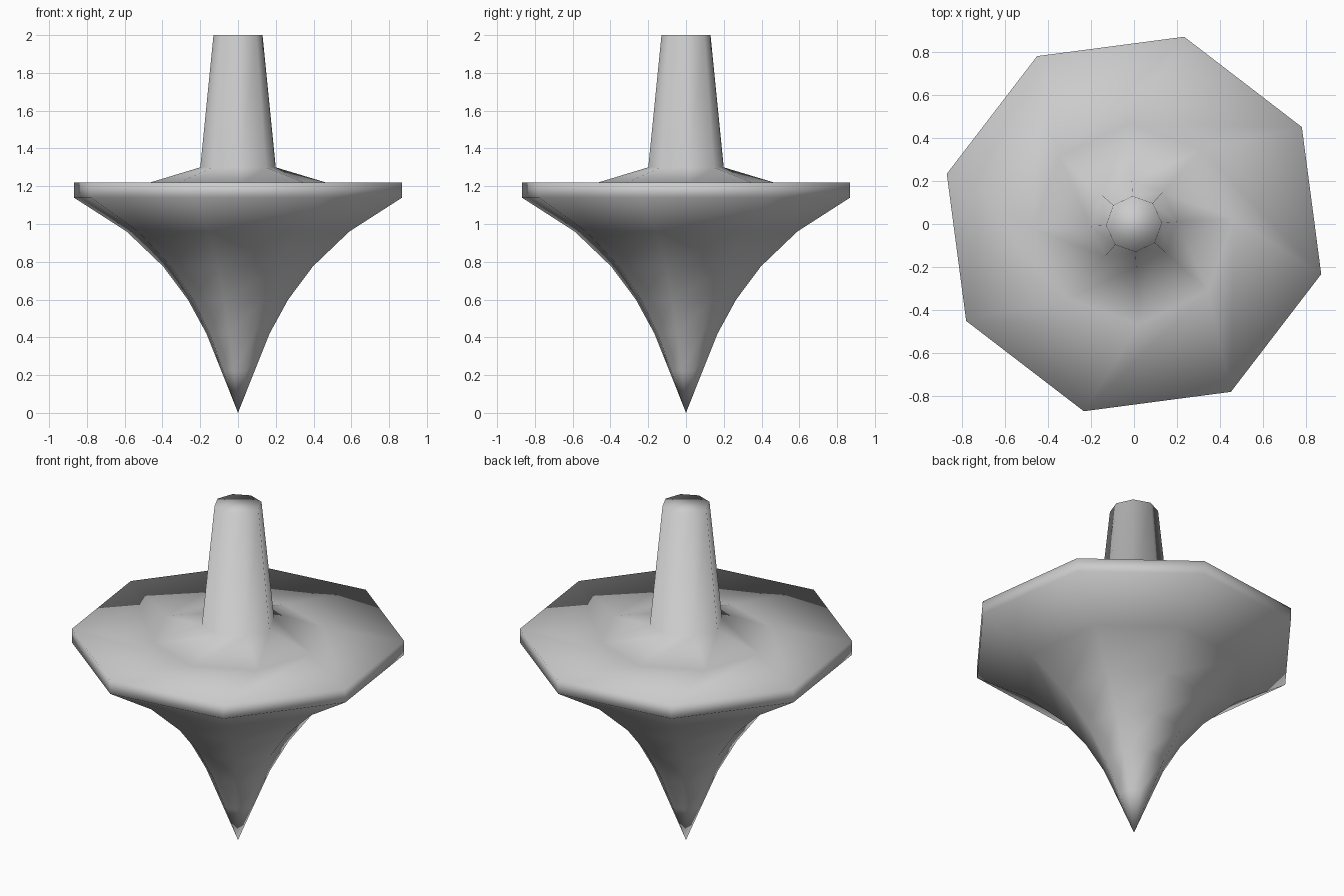
import bpy, bmesh
from math import cos, sin, radians

cube = bpy.data.objects.get("Cube")
if cube:
    bpy.data.objects.remove(cube, do_unlink=True)

SIDES = 8
RIM_TURN = radians(-15)
STEM_TURN = radians(3)

# Radius and height of each ring, from the tip upwards
lower_body = [(0.09, 0.22), (0.173, 0.42), (0.275, 0.60), (0.41, 0.775),
              (0.61, 0.96), (0.90, 1.14), (0.90, 1.22)]
stem = [(0.465, 1.22), (0.20, 1.30), (0.13, 2.0)]


def add_ring(bm, radius, height, turn):
    step = radians(360 / SIDES)
    return [bm.verts.new((radius * cos(turn + i * step),
                          radius * sin(turn + i * step), height))
            for i in range(SIDES)]


bm = bmesh.new()
rings = [add_ring(bm, r, z, RIM_TURN) for r, z in lower_body]
rings += [add_ring(bm, r, z, STEM_TURN) for r, z in stem]

# Pointed tip
tip = bm.verts.new((0, 0, 0))
for i in range(SIDES):
    bm.faces.new((tip, rings[0][(i + 1) % SIDES], rings[0][i]))

# Flared body, rim, shoulder and tapered stem
for low, high in zip(rings, rings[1:]):
    for i in range(SIDES):
        j = (i + 1) % SIDES
        bm.faces.new((low[i], low[j], high[j], high[i]))

# Flat stem cap
bm.faces.new(rings[-1])
bmesh.ops.recalc_face_normals(bm, faces=bm.faces)
for face in bm.faces:
    face.smooth = True

mesh = bpy.data.meshes.new("spinning_top")
bm.to_mesh(mesh)
bm.free()

# Plain grey finish
grey = bpy.data.materials.new("light_grey")
grey.use_nodes = True
colour = (0.6, 0.6, 0.6, 1)
grey.diffuse_color = colour
for node in grey.node_tree.nodes:
    if node.type == "BSDF_PRINCIPLED":
        node.inputs["Base Color"].default_value = colour
mesh.materials.append(grey)

top = bpy.data.objects.new("spinning_top", mesh)
bpy.context.collection.objects.link(top)
